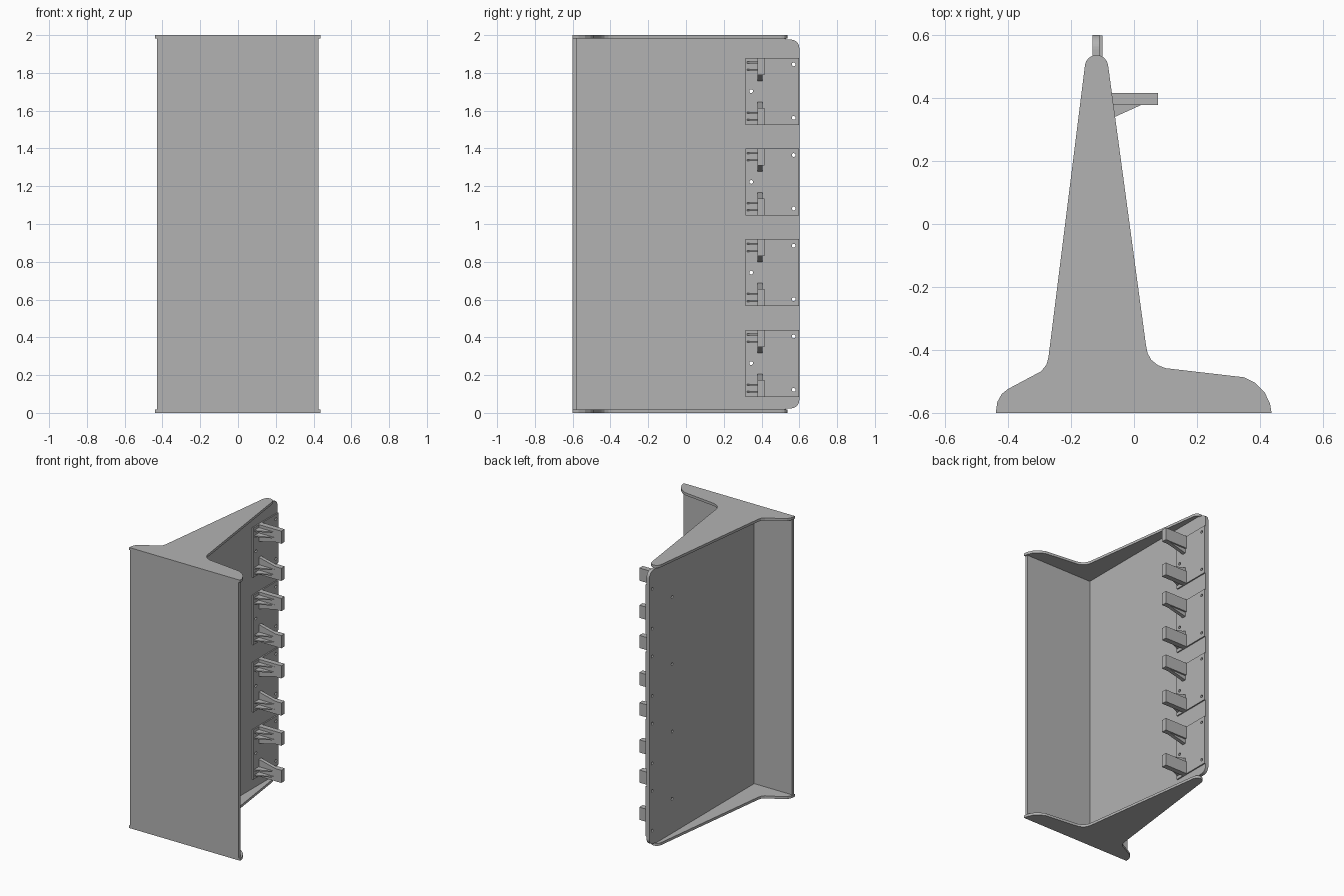
import bpy, bmesh, math
from mathutils import Vector

cube = bpy.data.objects.get("Cube")
if cube:
    bpy.data.objects.remove(cube)

grey = bpy.data.materials.new("plain grey")
grey.use_nodes = True
grey.diffuse_color = (0.45, 0.45, 0.45, 1)
grey.node_tree.nodes["Principled BSDF"].inputs["Base Color"].default_value = (0.45, 0.45, 0.45, 1)


def prism(name, points, axis, low, high):
    """Extrude a flat outline along an axis; points give the other two axes in order."""
    bm = bmesh.new()

    def place(p, d):
        c = list(p)
        c.insert(axis, d)
        return bm.verts.new(c)

    face = bm.faces.new([place(p, low) for p in points])
    move = Vector((0, 0, 0))
    move[axis] = high - low
    made = bmesh.ops.extrude_face_region(bm, geom=[face])["geom"]
    bmesh.ops.translate(bm, vec=move, verts=[g for g in made if isinstance(g, bmesh.types.BMVert)])
    if not face.is_valid or face not in bm.faces:
        bm.faces.new([v for v in face.verts])
    bmesh.ops.holes_fill(bm, edges=bm.edges[:], sides=0)
    bmesh.ops.recalc_face_normals(bm, faces=bm.faces[:])
    mesh = bpy.data.meshes.new(name)
    bm.to_mesh(mesh)
    bm.free()
    mesh.materials.append(grey)
    ob = bpy.data.objects.new(name, mesh)
    bpy.context.collection.objects.link(ob)
    return ob


def box(name, x, y, z):
    return prism(name, [(x[0], y[0]), (x[1], y[0]), (x[1], y[1]), (x[0], y[1])], 2, *z)


def arc(cx, cy, r, start, end, steps=8):
    angles = [math.radians(start + (end - start) * i / steps) for i in range(steps + 1)]
    return [(cx + r * math.cos(a), cy + r * math.sin(a)) for a in angles]


# End plates with a wide flared foot and a rounded nose
right_foot = [(0.437, -0.6), (0.432, -0.57), (0.415, -0.535), (0.385, -0.505), (0.35, -0.487),
              (0.10, -0.458), (0.075, -0.448), (0.055, -0.432), (0.043, -0.41), (0.038, -0.385)]
left_foot = [(-0.272, -0.425), (-0.278, -0.447), (-0.295, -0.468), (-0.40, -0.524),
             (-0.42, -0.54), (-0.434, -0.565), (-0.439, -0.6)]
outline = right_foot + arc(-0.119, 0.5, 0.037, 8, 172) + left_foot
prism("bottom_plate", outline, 2, 0, 0.018)
prism("top_plate", outline, 2, 1.982, 2)

# Front board and upright board with rounded back corners
box("front_board", (-0.43, 0.425), (-0.6, -0.58), (0.018, 1.982))
profile = [(-0.58, 0.018), (0.53, 0.018), (0.53, 0.024)] + arc(0.555, 0.069, 0.045, -90, 0)
profile += arc(0.555, 1.931, 0.045, 0, 90) + [(0.53, 1.976), (0.53, 1.982), (-0.58, 1.982)]
upright = prism("upright_board", profile, 0, -0.132, -0.109)


def peg(z, gusset_up):
    """Arm with two side ribs and one gusset above or below."""
    box("peg_arm", (-0.101, 0.077), (0.378, 0.416), (z, z + 0.09))
    for dz in (0.027, 0.065):
        prism("peg_rib", [(-0.101, 0.322), (0.025, 0.379), (-0.101, 0.379)], 2,
              z + dz - 0.004, z + dz + 0.004)
    root, tip = (z + 0.09, z + 0.122) if gusset_up else (z, z - 0.032)
    prism("peg_gusset", [(-0.101, root), (0.03, root), (-0.101, tip)], 1, 0.378, 0.404)


# Four bracket plates, each with two pegs and three screw holes
holes = []
brackets = []
for base in (0.085, 0.565, 1.045, 1.525):
    brackets.append(box("bracket_plate", (-0.109, -0.1), (0.316, 0.598), (base, base + 0.355)))
    peg(base, True)
    peg(base + 0.265, False)
    for y, dz in ((0.57, 0.037), (0.57, 0.32), (0.345, 0.178)):
        holes.append(arc(y, base + dz, 0.01, 0, 337.5, 15))

# Drill the screw holes through bracket plates and upright board
bm = bmesh.new()
drill = prism("hole_cutter", holes[0], 0, -0.2, 0)
bm.from_mesh(drill.data)
for ring in holes[1:]:
    other = prism("hole_cutter_part", ring, 0, -0.2, 0)
    bm.from_mesh(other.data)
    bpy.data.objects.remove(other)
bm.to_mesh(drill.data)
bm.free()
for ob in brackets + [upright]:
    cut = ob.modifiers.new("screw holes", "BOOLEAN")
    cut.object = drill
    cut.solver = "EXACT"
drill.hide_render = True
drill.hide_set(True)
